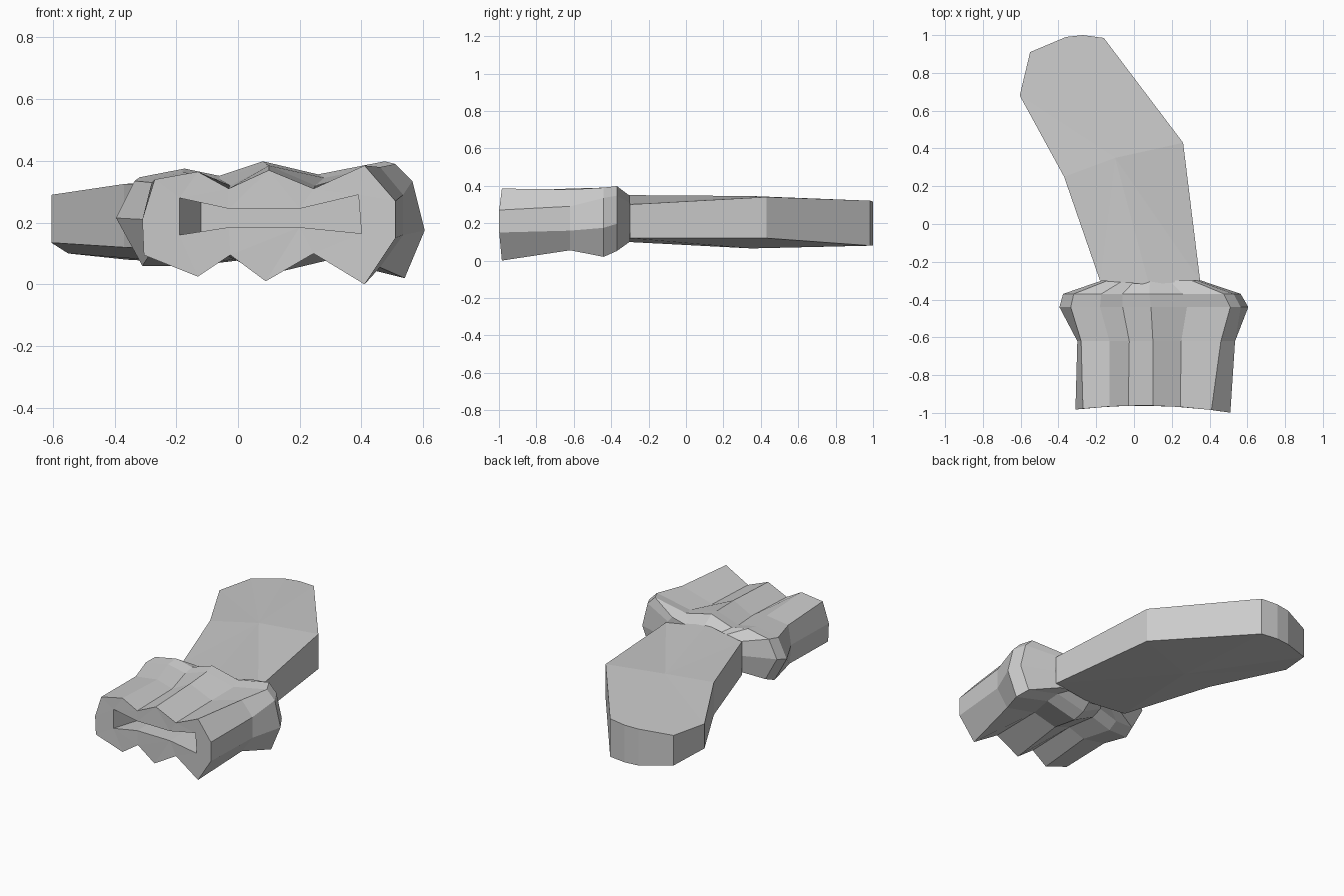
import bpy
import bmesh

cube = bpy.data.objects.get("Cube")
if cube:
    bpy.data.objects.remove(cube, do_unlink=True)

grey = bpy.data.materials.new("plain grey")
grey.use_nodes = True
COLOUR = (0.6, 0.6, 0.6, 1)
grey.diffuse_color = COLOUR
grey.node_tree.nodes["Principled BSDF"].inputs["Base Color"].default_value = COLOUR


def finish(bm, name):
    """Turn a closed bmesh into a flat-shaded object."""
    bmesh.ops.recalc_face_normals(bm, faces=bm.faces[:])
    mesh = bpy.data.meshes.new(name)
    bm.to_mesh(mesh)
    bm.free()
    mesh.materials.append(grey)
    obj = bpy.data.objects.new(name, mesh)
    bpy.context.collection.objects.link(obj)
    return obj


def add_ring(bm, points):
    return [bm.verts.new(p) for p in points]


def bridge(bm, a, b):
    """Join two rings of equal length with quads."""
    for i in range(len(a)):
        j = (i + 1) % len(a)
        bm.faces.new((a[i], a[j], b[j], b[i]))


def front_y(x):
    """Gently hollow curve of the mouth face."""
    return -0.96 - 0.17 * (x - 0.1) ** 2 - 0.02 * x


# Ribbed grip: cross-sections as (x, z), clockwise from the -x side
mouth = [(-.31, .21), (-.27, .34), (-.13, .365), (-.03, .31), (.10, .37),
         (.245, .31), (.41, .385), (.51, .27), (.51, .15), (.41, 0),
         (.245, .10), (.09, .01), (-.025, .095), (-.13, .025), (-.305, .095)]
waist = [(-.30, .21), (-.28, .33), (-.13, .35), (-.025, .32), (.10, .385),
         (.25, .32), (.46, .38), (.535, .29), (.535, .16), (.46, .055),
         (.25, .10), (.09, .06), (-.02, .10), (-.13, .06), (-.29, .09)]
flare = [(-.395, .215), (-.335, .335), (-.18, .365), (-.06, .34), (.09, .39),
         (.28, .345), (.51, .39), (.565, .335), (.605, .175), (.54, .02),
         (.30, .08), (.09, .03), (-.05, .10), (-.18, .06), (-.31, .06)]


def shrink(section, sx, sz):
    return [(0.09 + (x - 0.1) * sx, 0.22 + (z - 0.2) * sz) for x, z in section]


bm = bmesh.new()
front = add_ring(bm, [(x, front_y(x), z) for x, z in mouth])
previous = front
for y, section in ((-0.62, waist), (-0.44, flare),
                   (-0.37, shrink(flare, 0.94, 0.94)),
                   (-0.3, shrink(flare, 0.53, 0.66))):
    ring = add_ring(bm, [(x, y, z) for x, z in section])
    bridge(bm, previous, ring)
    previous = ring
bm.faces.new(previous)

# Bow-tie slot sunk into the mouth face
slot = [(-.19, .28), (-.03, .245), (.20, .245), (.39, .29),
        (.40, .165), (.20, .185), (-.03, .185), (-.19, .16)]
rim = add_ring(bm, [(x, front_y(x), z) for x, z in slot])
floor = add_ring(bm, [(max(x, -0.12), -0.75, z) for x, z in slot])
bridge(bm, rim, floor)
bm.faces.new(floor)
border = [bm.edges.get((loop[i - 1], loop[i]))
          for loop in (front, rim) for i in range(len(loop))]
bmesh.ops.triangle_fill(bm, edges=border, use_beauty=True, use_dissolve=False)
finish(bm, "ribbed_grip")

# Curved blade: outline as (x, y, lower z, upper z)
outline = [(-.18, -.3, .11, .32), (-.37, .25, .12, .325), (-.605, .68, .135, .29),
           (-.55, .91, .10, .29), (-.36, .99, .08, .31), (-.27, 1, .08, .315),
           (-.16, .985, .08, .32), (.26, .43, .12, .34), (.35, -.3, .12, .30),
           (.08, -.32, .10, .35)]
bm = bmesh.new()
lower = add_ring(bm, [(x, y, lo) for x, y, lo, hi in outline])
upper = add_ring(bm, [(x, y, hi) for x, y, lo, hi in outline])
bridge(bm, lower, upper)
for ring, z in ((lower, 0.065), (upper, 0.345)):
    hub = bm.verts.new((-0.1, 0.35, z))
    for i in range(len(ring)):
        bm.faces.new((ring[i - 1], ring[i], hub))
finish(bm, "curved_blade")
